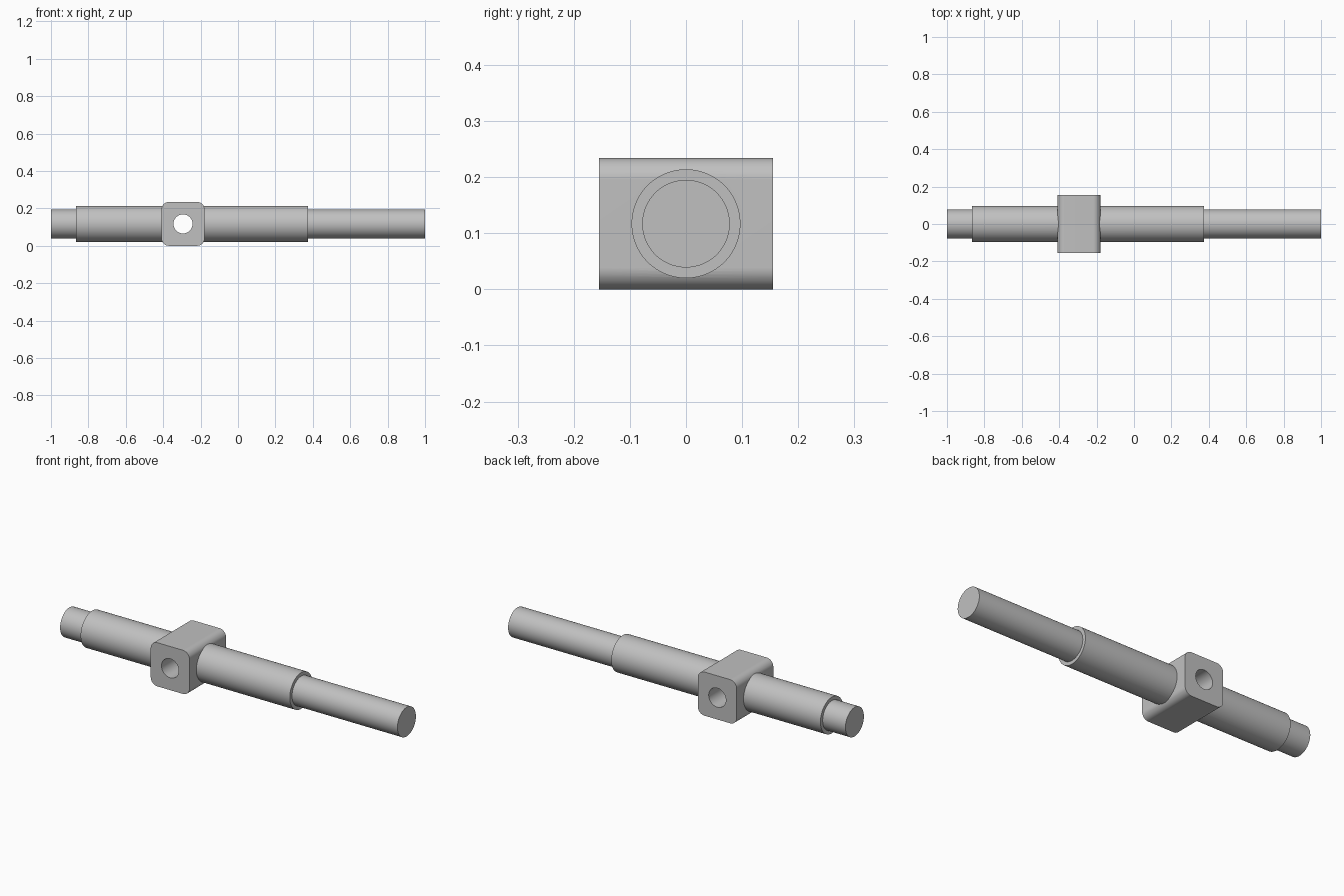
import bpy, bmesh, math
from mathutils import Matrix, Vector

if "Cube" in bpy.data.objects:
    bpy.data.objects.remove(bpy.data.objects["Cube"])

AXIS_Z = 0.117
BLOCK_X = -0.294

grey = bpy.data.materials.new("machined_grey")
grey.use_nodes = True
grey.diffuse_color = (0.53, 0.53, 0.53, 1)
grey.node_tree.nodes["Principled BSDF"].inputs["Base Color"].default_value = grey.diffuse_color


def make_object(name, bm):
    bmesh.ops.recalc_face_normals(bm, faces=bm.faces)
    mesh = bpy.data.meshes.new(name)
    bm.to_mesh(mesh)
    bm.free()
    mesh.materials.append(grey)
    obj = bpy.data.objects.new(name, mesh)
    bpy.context.collection.objects.link(obj)
    return obj


def lathe_x(name, profile, sides):
    """Closed solid of (x, radius) rings around the shaft axis."""
    bm = bmesh.new()
    rings = []
    for x, r in profile:
        angles = [math.tau * i / sides for i in range(sides)]
        rings.append([bm.verts.new((x, r * math.cos(a), AXIS_Z + r * math.sin(a)))
                      for a in angles])
    for a, b in zip(rings, rings[1:]):
        for i in range(sides):
            j = (i + 1) % sides
            bm.faces.new((a[i], a[j], b[j], b[i]))
    bm.faces.new(rings[0])
    bm.faces.new(rings[-1])
    return make_object(name, bm)


def combine(target, tool, operation):
    mod = target.modifiers.new(operation.lower(), 'BOOLEAN')
    mod.object, mod.operation, mod.solver = tool, operation, 'EXACT'
    bpy.ops.object.modifier_apply(modifier=mod.name)
    bpy.data.objects.remove(tool)


# Stepped shaft: thin ends with a thicker middle
shaft = lathe_x("stepped_shaft_with_cross_block",
                [(-1, 0.078), (-0.865, 0.078), (-0.865, 0.097),
                 (0.375, 0.097), (0.375, 0.078), (1, 0.078)], 96)

# Cross block, long edges rounded
bm = bmesh.new()
bmesh.ops.create_cube(bm, size=1, matrix=Matrix.LocRotScale(
    Vector((BLOCK_X, 0, AXIS_Z)), None, Vector((0.23, 0.31, 2 * AXIS_Z))))
long_edges = [e for e in bm.edges if abs(e.verts[0].co.y - e.verts[1].co.y) > 0.1]
bmesh.ops.bevel(bm, geom=long_edges, offset=0.039, segments=10, profile=0.5,
                affect='EDGES')
block = make_object("cross_block", bm)

# Through hole from front to back
bm = bmesh.new()
bmesh.ops.create_cone(bm, cap_ends=True, segments=64, radius1=0.051, radius2=0.051,
                      depth=0.5, matrix=Matrix.Translation((BLOCK_X, 0, AXIS_Z))
                      @ Matrix.Rotation(math.pi / 2, 4, 'X'))
hole = make_object("hole_cutter", bm)
hole.hide_render = True

# Fuse, drill and smooth
bpy.ops.object.select_all(action='DESELECT')
shaft.select_set(True)
bpy.context.view_layer.objects.active = shaft
combine(shaft, block, 'UNION')
combine(shaft, hole, 'DIFFERENCE')
bpy.ops.object.shade_smooth_by_angle(angle=math.radians(30))
weighted = shaft.modifiers.new("weighted_normals", 'WEIGHTED_NORMAL')
weighted.keep_sharp = True
